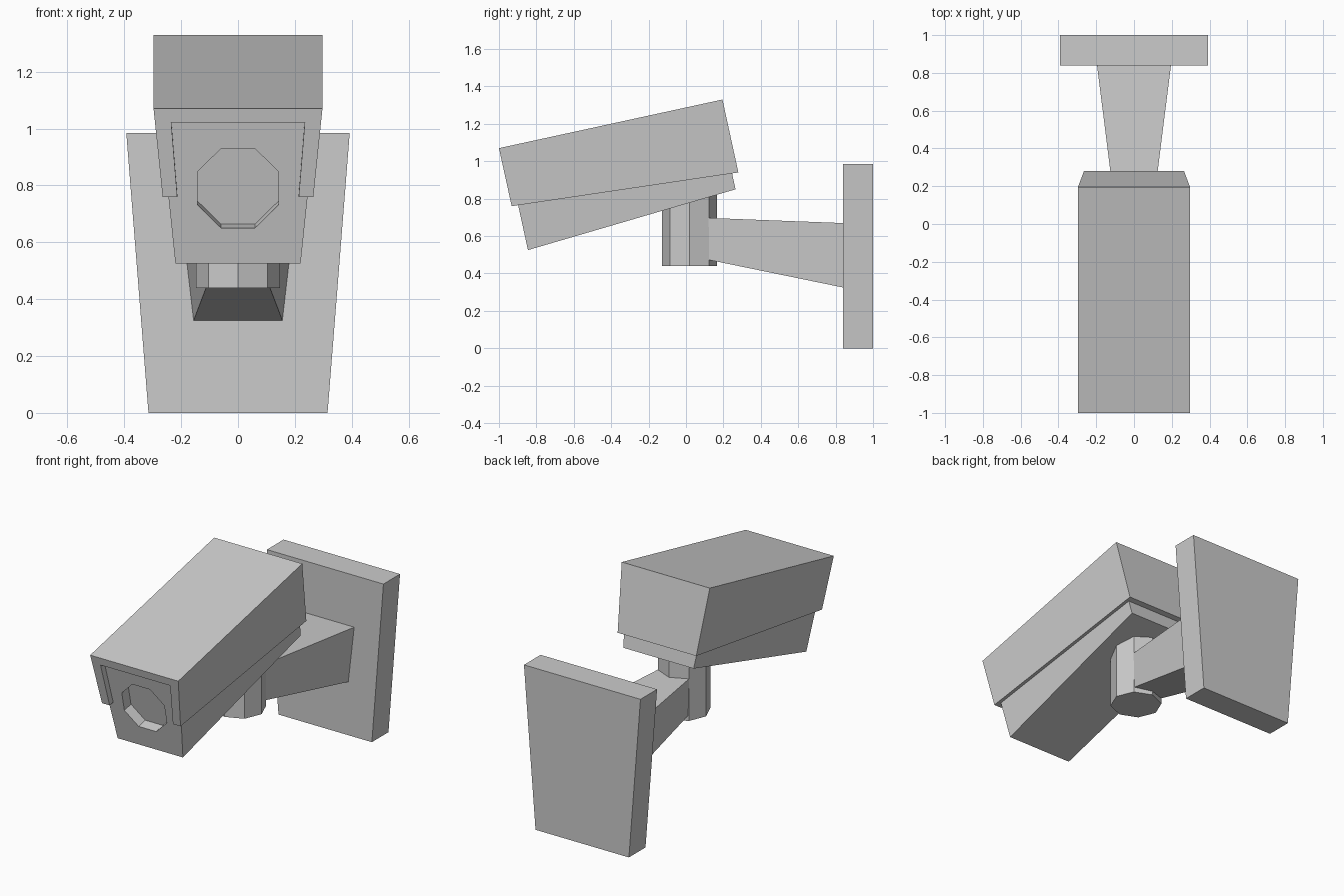
import bpy, bmesh, math
from mathutils import Vector, Matrix

if "Cube" in bpy.data.objects:
    bpy.data.objects.remove(bpy.data.objects["Cube"])

TILT = math.atan2(0.26, 1.195)                     # camera pitch
ALONG = Vector((0, math.cos(TILT), math.sin(TILT)))
DOWN = Vector((0, math.sin(TILT), -math.cos(TILT)))
NOSE = Vector((0, -1.0, 1.07))                     # top front edge of the hood


def finish(name, bm):
    bmesh.ops.recalc_face_normals(bm, faces=bm.faces)
    me = bpy.data.meshes.new(name)
    bm.to_mesh(me)
    bm.free()
    ob = bpy.data.objects.new(name, me)
    bpy.context.collection.objects.link(ob)
    return ob


def block(name, profile):
    """Symmetric solid from a side profile of (y, z, half width)."""
    bm = bmesh.new()
    left = [bm.verts.new((-w, y, z)) for y, z, w in profile]
    right = [bm.verts.new((w, y, z)) for y, z, w in profile]
    bm.faces.new(left)
    bm.faces.new(right[::-1])
    n = len(profile)
    for i in range(n):
        j = (i + 1) % n
        bm.faces.new((left[i], right[i], right[j], left[j]))
    return finish(name, bm)


def octagon(name, radius, depth, matrix):
    bm = bmesh.new()
    bmesh.ops.create_cone(bm, cap_ends=True, segments=8, radius1=radius,
                          radius2=radius, depth=depth, matrix=matrix)
    return finish(name, bm)


def cut(target, cutter):
    mod = target.modifiers.new("cut", 'BOOLEAN')
    mod.operation = 'DIFFERENCE'
    mod.solver = 'EXACT'
    mod.object = cutter
    cutter.hide_render = True
    cutter.hide_set(True)


def local(u, v, w):
    p = NOSE + ALONG * u + DOWN * v
    return p.y, p.z, w


# Wall plate and bracket arm
block("wall_plate", [(0.84, 0, 0.315), (1, 0, 0.315),
                     (1, 0.985, 0.393), (0.84, 0.985, 0.393)])
block("bracket_arm", [(0.12, 0.473, 0.10), (0.85, 0.323, 0.157),
                      (0.85, 0.669, 0.197), (0.12, 0.697, 0.105)])

# Swivel post
octagon("swivel_post", 0.147, 0.41, Matrix.Translation((0, 0.018, 0.645)))

# Hood with a pocket open at the front and bottom
hood = block("hood", [(-1, 1.07, 0.297), (0.195, 1.33, 0.297),
                      (0.28, 0.94, 0.265), (-0.932, 0.76, 0.265)])
pocket = block("pocket_cutter", [local(-0.05, 0.049, 0.235), local(0.06, 0.049, 0.235),
                                 local(0.06, 0.40, 0.207), local(-0.05, 0.40, 0.207)])
cut(hood, pocket)

# Camera body, its front filling the pocket
body = block("camera_body", [(-0.845, 0.525, 0.22), (0.265, 0.85, 0.237),
                             (0.21, 1.10, 0.262), (-0.9595, 1.05, 0.275)])

# Recessed lens, also reaching through the hood material behind the face
centre = Vector((0, -0.903, 0.79))
turn = Matrix.Rotation(TILT - math.pi / 2, 4, 'X') @ Matrix.Rotation(math.pi / 8, 4, 'Z')
lens = octagon("lens_cutter", 0.155, 0.13, Matrix.Translation(centre) @ turn)
cut(body, lens)
cut(hood, lens)
